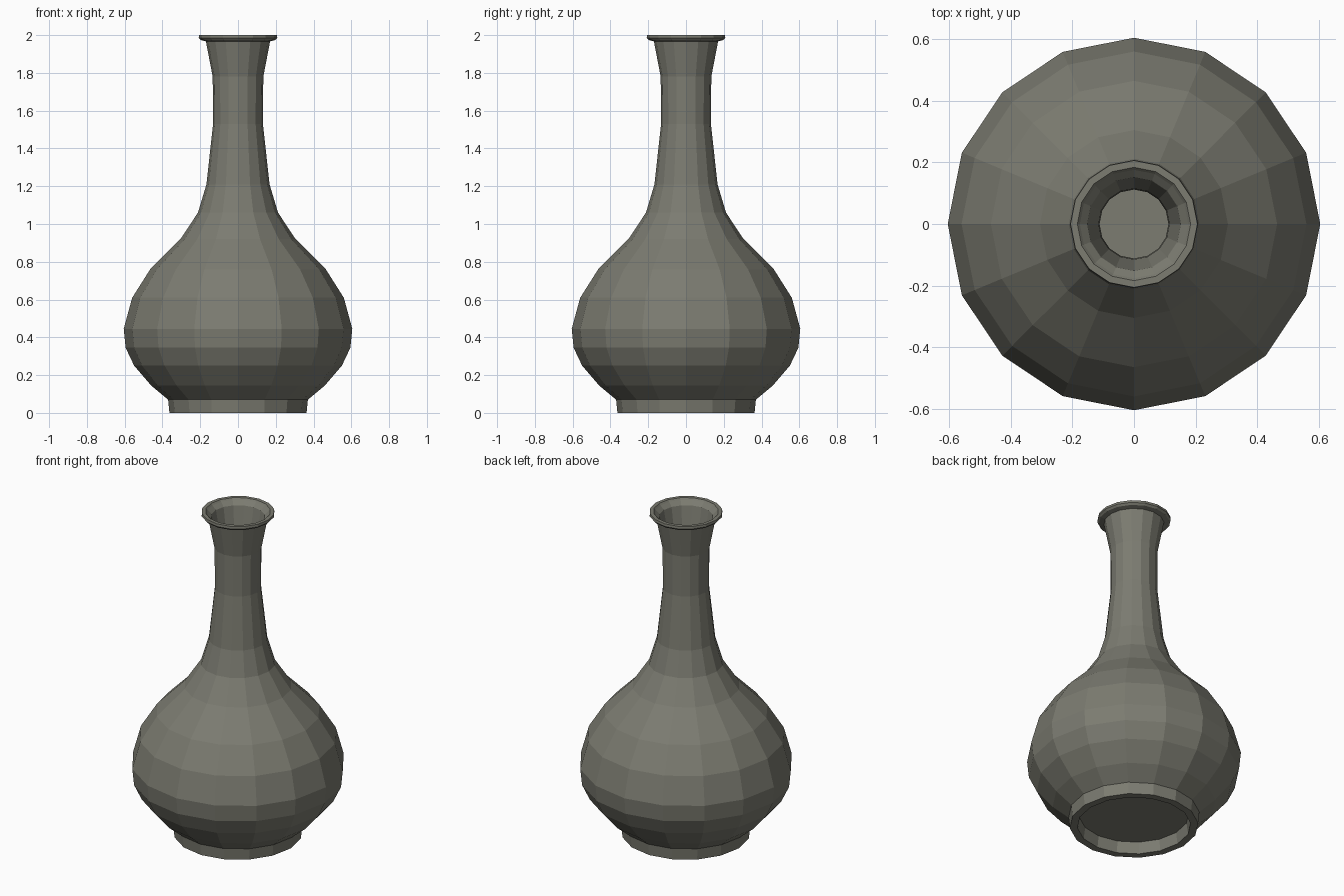
import bpy, bmesh
from math import cos, sin, pi

if "Cube" in bpy.data.objects:
    bpy.data.objects.remove(bpy.data.objects["Cube"])

SIDES = 16

# Closed cross-section as (radius, height): hollow foot, outer wall, lip, inner wall, floor
outer = [(0, 0.07), (0.31, 0.07), (0.32, 0.0), (0.363, 0.0), (0.37, 0.07),
         (0.46, 0.145), (0.55, 0.25), (0.595, 0.345), (0.605, 0.445),
         (0.56, 0.61), (0.465, 0.76), (0.305, 0.92), (0.212, 1.06),
         (0.167, 1.21), (0.132, 1.53), (0.134, 1.78), (0.17, 1.967)]
lip = [(0.198, 1.974), (0.208, 1.985), (0.206, 2.0), (0.184, 2.0), (0.176, 1.99)]
inner = [(0.152, 1.967), (0.115, 1.78), (0.112, 1.53), (0.147, 1.21),
         (0.192, 1.06), (0.288, 0.91), (0.445, 0.75), (0.54, 0.605),
         (0.584, 0.445), (0.575, 0.35), (0.53, 0.26), (0.445, 0.16),
         (0.36, 0.09), (0, 0.09)]


def lathe(name, profile):
    bm = bmesh.new()
    rings = []
    for r, z in profile:
        n = SIDES if r > 0 else 1
        rings.append([bm.verts.new((r * cos(2 * pi * i / SIDES),
                                    r * sin(2 * pi * i / SIDES), z)) for i in range(n)])
    for a, b in zip(rings, rings[1:]):
        for i in range(SIDES):
            j = (i + 1) % SIDES
            quad = [a[i % len(a)], a[j % len(a)], b[j % len(b)], b[i % len(b)]]
            bm.faces.new(list(dict.fromkeys(quad)))
    bmesh.ops.recalc_face_normals(bm, faces=bm.faces)
    mesh = bpy.data.meshes.new(name)
    bm.to_mesh(mesh)
    bm.free()
    obj = bpy.data.objects.new(name, mesh)
    bpy.context.collection.objects.link(obj)
    return obj


# Bottle vase, flat shaded
vase = lathe("vase", outer + lip + inner)

# Dull olive-grey glaze
mat = bpy.data.materials.new("glaze")
mat.diffuse_color = (0.2, 0.2, 0.165, 1)
mat.use_nodes = True
mat.node_tree.nodes["Principled BSDF"].inputs["Base Color"].default_value = mat.diffuse_color
vase.data.materials.append(mat)
